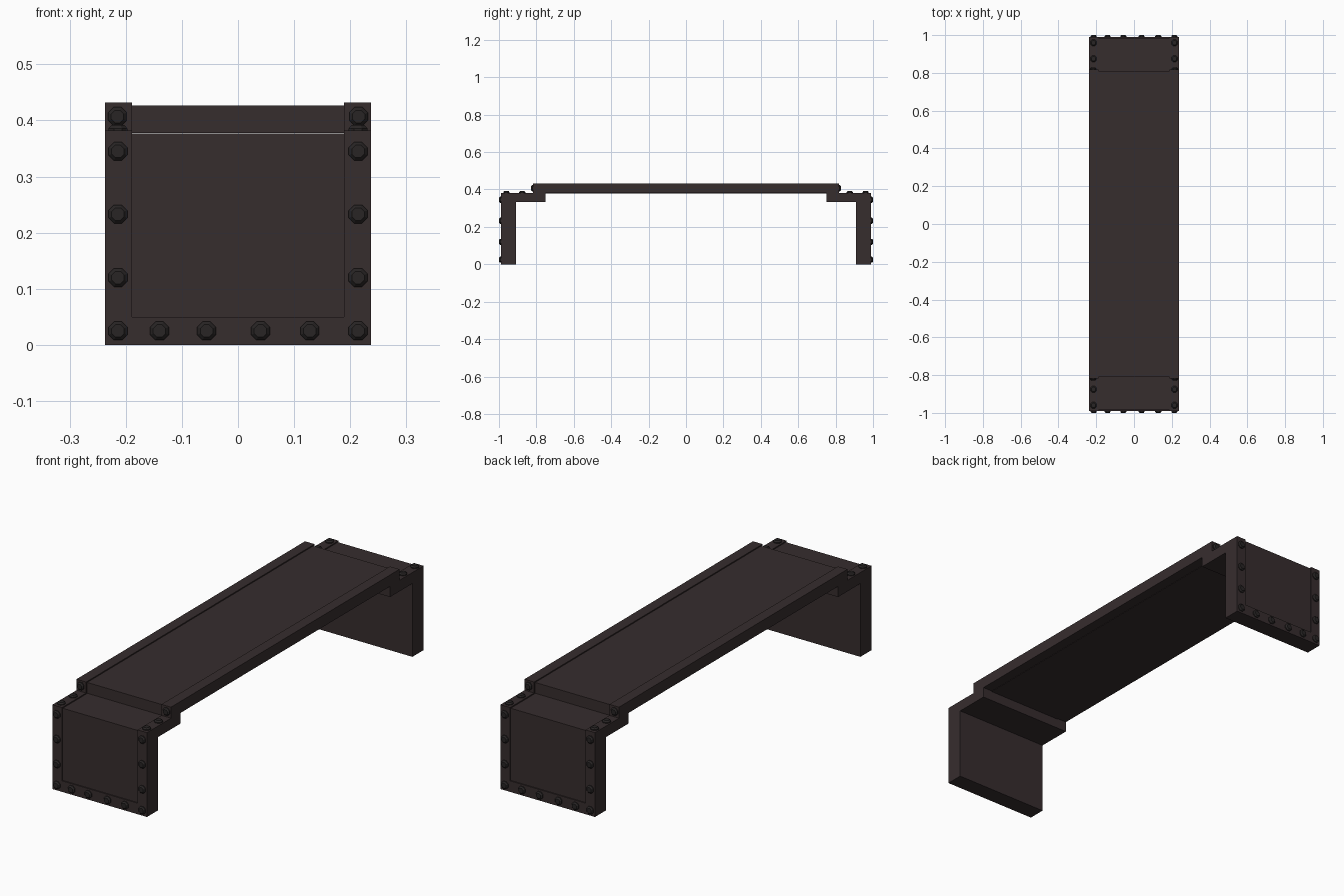
import bpy, bmesh, math
from mathutils import Vector

if "Cube" in bpy.data.objects:
    bpy.data.objects.remove(bpy.data.objects["Cube"])


def material(name, rgb):
    m = bpy.data.materials.new(name)
    m.diffuse_color = (*rgb, 1)
    m.use_nodes = True
    m.node_tree.nodes["Principled BSDF"].inputs["Base Color"].default_value = m.diffuse_color
    return m


IRON = material("dark brown iron", (0.037, 0.026, 0.027))
BOLT = material("bolt grey", (0.021, 0.018, 0.018))


def finish(name, bm, mat):
    bmesh.ops.recalc_face_normals(bm, faces=bm.faces)
    me = bpy.data.meshes.new(name)
    bm.to_mesh(me)
    bm.free()
    me.materials.append(mat)
    ob = bpy.data.objects.new(name, me)
    bpy.context.collection.objects.link(ob)
    return ob


def extrude_x(name, profile, x0, x1):
    """Extrude a (y, z) outline from x0 to x1."""
    bm = bmesh.new()
    f = bm.faces.new([bm.verts.new((x0, y, z)) for y, z in profile])
    r = bmesh.ops.extrude_face_region(bm, geom=[f])
    vs = [v for v in r["geom"] if isinstance(v, bmesh.types.BMVert)]
    bmesh.ops.translate(bm, verts=vs, vec=(x1 - x0, 0, 0))
    return finish(name, bm, IRON)


def box(name, x0, x1, y0, y1, z0, z1):
    return extrude_x(name, [(y0, z0), (y1, z0), (y1, z1), (y0, z1)], x0, x1)


def bolt(name, pos, direction):
    """Eight-sided domed bolt head on a thin skirt."""
    bm = bmesh.new()
    rings = []
    q = Vector(direction).to_track_quat('Z', 'Y')
    for r, h in ((0.018, -0.003), (0.018, 0.004), (0.012, 0.010)):
        rings.append([bm.verts.new(Vector(pos) + q @ Vector(
            (r * math.cos((i + .5) * math.pi / 4), r * math.sin((i + .5) * math.pi / 4), h)))
            for i in range(8)])
    for a, b in zip(rings, rings[1:]):
        for i in range(8):
            j = (i + 1) % 8
            bm.faces.new((a[i], a[j], b[j], b[i]))
    bm.faces.new(rings[0])
    bm.faces.new(rings[-1])
    finish(name, bm, BOLT)


W, IN = 0.237, 0.189      # outer half width, inner half width
REC = 0.005               # recess of the plates inside the rims


def bracket_profile(s, d):
    return [(s * (0.99 - d), 0), (s * (0.99 - d), 0.382 - d), (s * 0.75, 0.382 - d),
            (s * 0.75, 0.332), (s * 0.91, 0.332), (s * 0.91, 0)]


for s, end in ((-1, "front"), (1, "back")):
    # bent end bracket: recessed plate, two side rims, bottom rim
    extrude_x(end + "_leg_plate", bracket_profile(s, REC), -IN, IN)
    for k, side in ((-1, "left"), (1, "right")):
        a, b = sorted((k * IN, k * W))
        extrude_x(f"{end}_{side}_leg_rim", bracket_profile(s, 0), a, b)
    y0, y1 = sorted((s * 0.984, s * 0.99))
    box(end + "_bottom_rim", -IN, IN, y0, y1, 0, 0.05)
    # bolts on the side rims, the bracket top and the deck rail ends
    for k in (-1, 1):
        for z in (0.025, 0.12, 0.233, 0.345):
            bolt(end + "_rim_bolt", (k * 0.214, s * 0.99, z), (0, s, 0))
        for y in (0.875, 0.96):
            bolt(end + "_top_bolt", (k * 0.214, s * y, 0.382), (0, 0, 1))
        bolt(end + "_rail_bolt", (k * 0.215, s * 0.818, 0.407), (0, s, 0))
    for x in (-0.14, -0.056, 0.04, 0.128):
        bolt(end + "_bottom_bolt", (x, s * 0.99, 0.025), (0, s, 0))

# deck: centre slab with slightly raised side rails
box("deck_slab", -IN, IN, -0.81, 0.81, 0.378, 0.427)
box("left_deck_rail", -W, -IN, -0.818, 0.818, 0.380, 0.432)
box("right_deck_rail", IN, W, -0.818, 0.818, 0.380, 0.432)
